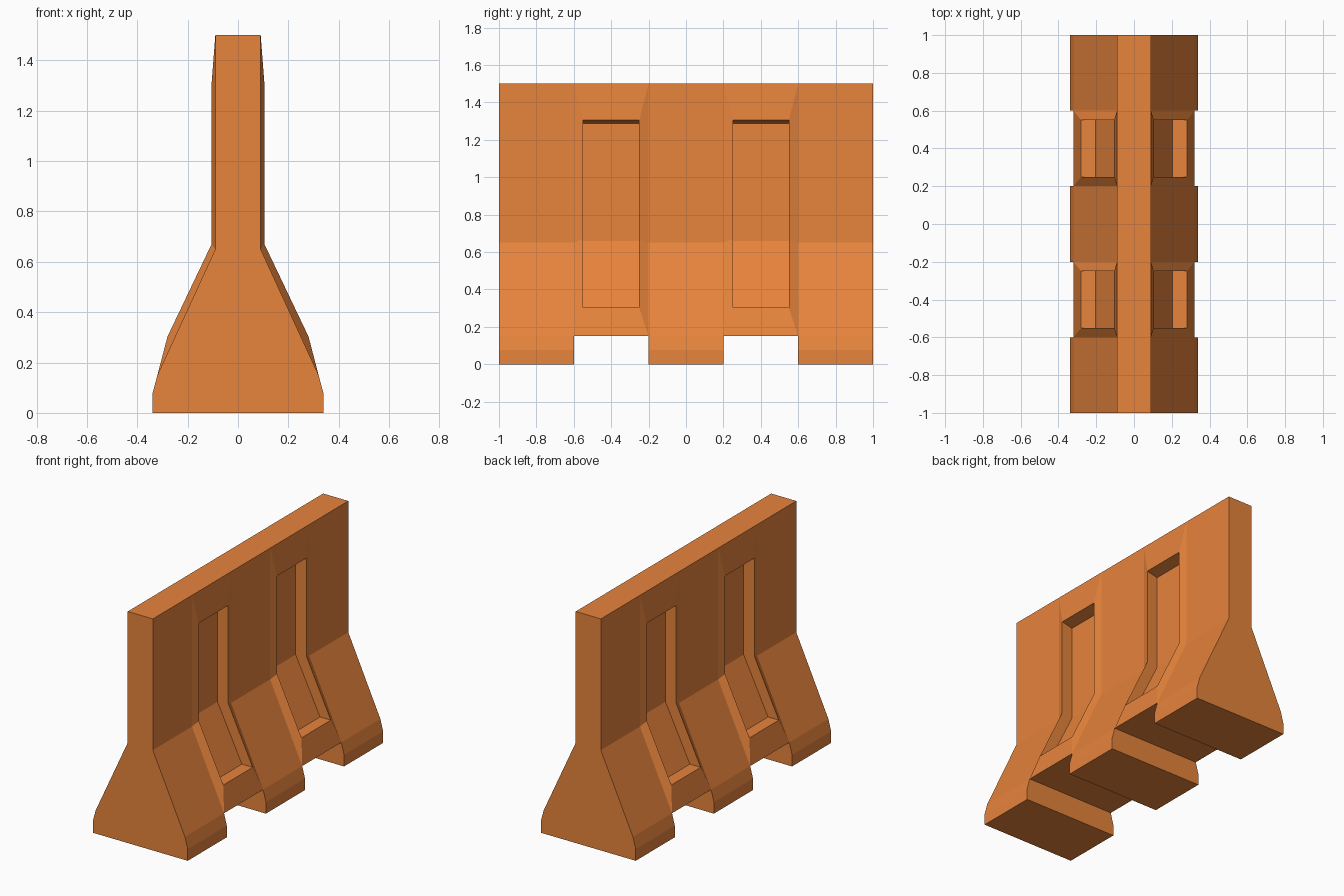
import bpy, bmesh

if "Cube" in bpy.data.objects:
    bpy.data.objects.remove(bpy.data.objects["Cube"])

orange = bpy.data.materials.new("barrier orange")
orange.diffuse_color = (0.80, 0.23, 0.045, 1)
orange.use_nodes = True
orange.node_tree.nodes["Principled BSDF"].inputs["Base Color"].default_value = orange.diffuse_color

# half profiles (x, z)
FOOT = [(0.34, 0), (0.34, 0.075), (0.32, 0.15)]
WALL = [(0.32, 0.15), (0.09, 0.65), (0.09, 1.5)]
RIM = [(0.28, 0.303), (0.105, 0.67), (0.105, 1.305)]
RECESS = [(0.203, 0.303), (0.028, 0.66), (0.028, 1.287)]
STATIONS = [-1, -0.6, -0.2, 0.2, 0.6, 1]

bm = bmesh.new()


def face(*pts):
    bm.faces.new([bm.verts.new(p) for p in pts])


def at(profile, y, s):
    return [(s * x, y, z) for x, z in profile]


def strip(a, b):
    """Quads between two rows of points."""
    for i in range(len(a) - 1):
        face(a[i], a[i + 1], b[i + 1], b[i])


def slab(x, y0, y1, z):
    face((-x, y0, z), (x, y0, z), (x, y1, z), (-x, y1, z))


def cap(profile, y):
    face(*at(profile, y, 1), *reversed(at(profile, y, -1)))


for i in range(5):
    y0, y1 = STATIONS[i], STATIONS[i + 1]
    slab(0.09, y0, y1, 1.5)
    if i % 2 == 0:
        # solid bay with foot
        slab(0.34, y0, y1, 0)
        for s in (1, -1):
            strip(at(FOOT + WALL[1:], y0, s), at(FOOT + WALL[1:], y1, s))
        for y in (y0, y1):
            cap(FOOT + WALL[1:] if abs(y) == 1 else FOOT, y)
    else:
        # open-bottomed bay with raised rim and sunken panel
        slab(0.32, y0, y1, 0.15)
        ya, yb = y0 + 0.05, y1 - 0.05
        for s in (1, -1):
            rows = [at(WALL, y0, s), at(RIM, ya, s), at(RECESS, ya, s),
                    at(RECESS, yb, s), at(RIM, yb, s), at(WALL, y1, s)]
            for a, b in zip(rows, rows[1:]):
                strip(a, b)
            for k in (0, -1):
                face(rows[0][k], rows[1][k], rows[4][k], rows[5][k])
                face(rows[1][k], rows[2][k], rows[3][k], rows[4][k])

bmesh.ops.remove_doubles(bm, verts=bm.verts, dist=1e-4)
bmesh.ops.recalc_face_normals(bm, faces=bm.faces)
mesh = bpy.data.meshes.new("barrier")
bm.to_mesh(mesh)
bm.free()
mesh.materials.append(orange)
bpy.context.collection.objects.link(bpy.data.objects.new("barrier", mesh))
